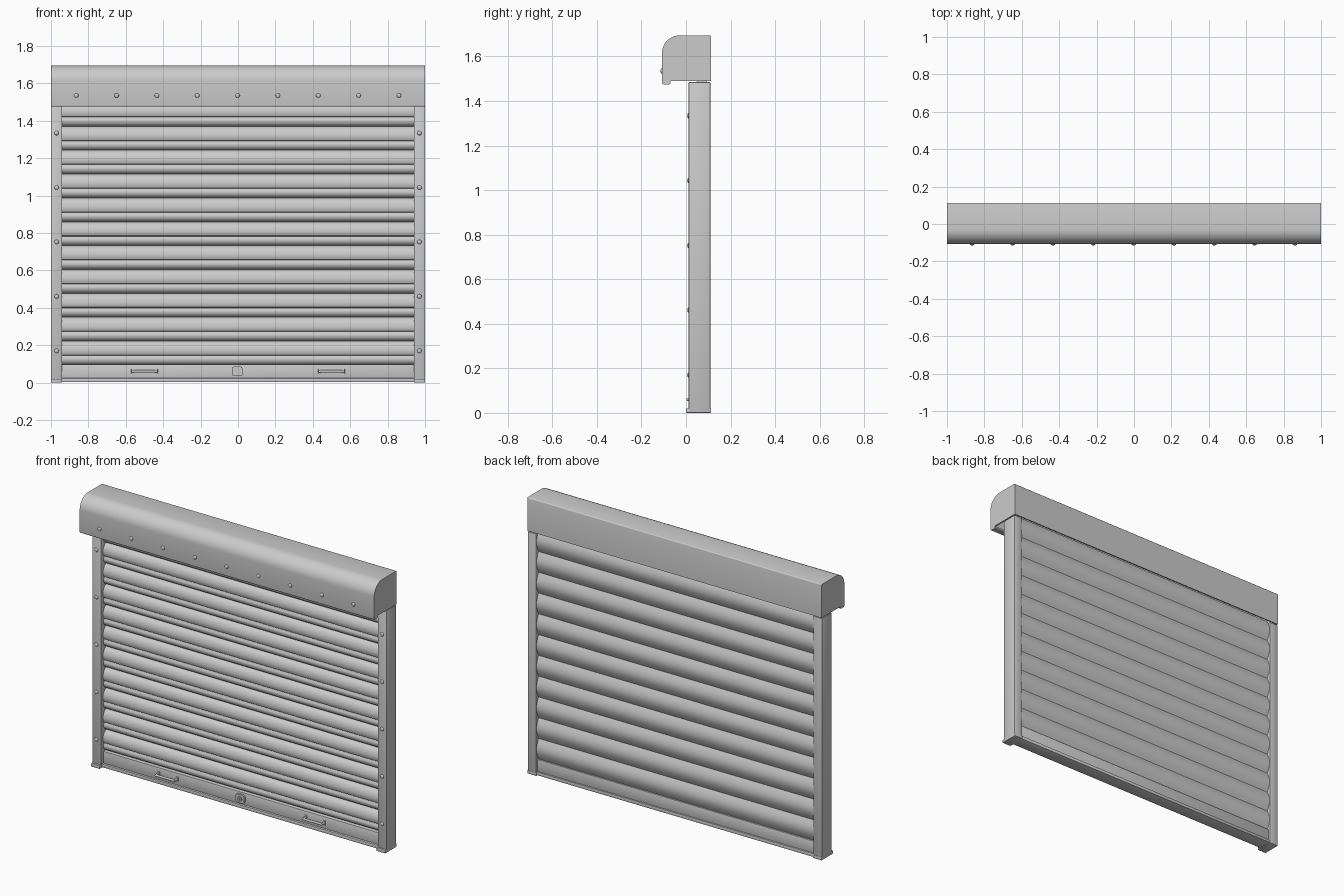
import bpy, bmesh, math
from mathutils import Matrix, Vector

if "Cube" in bpy.data.objects:
    bpy.data.objects.remove(bpy.data.objects["Cube"])


def finish(name, bm, angle=35):
    bmesh.ops.recalc_face_normals(bm, faces=bm.faces)
    me = bpy.data.meshes.new(name)
    bm.to_mesh(me)
    bm.free()
    ob = bpy.data.objects.new(name, me)
    bpy.context.collection.objects.link(ob)
    bpy.ops.object.select_all(action='DESELECT')
    bpy.context.view_layer.objects.active = ob
    ob.select_set(True)
    bpy.ops.object.shade_smooth_by_angle(angle=math.radians(angle))
    return ob


def prism(name, profile, x0, x1, angle=35):
    """Extrude a closed (y, z) profile along x."""
    bm = bmesh.new()
    f = bm.faces.new([bm.verts.new((x0, y, z)) for y, z in profile])
    ext = bmesh.ops.extrude_face_region(bm, geom=[f])['geom']
    bmesh.ops.translate(bm, vec=(x1 - x0, 0, 0),
                        verts=[v for v in ext if isinstance(v, bmesh.types.BMVert)])
    return finish(name, bm, angle)


def box(name, x, y, z, bevel=0.003):
    bm = bmesh.new()
    size = [b - a for a, b in (x, y, z)]
    mid = [(a + b) / 2 for a, b in (x, y, z)]
    bmesh.ops.create_cube(bm, size=1, matrix=Matrix.Translation(mid) @ Matrix.Diagonal((*size, 1)))
    bmesh.ops.bevel(bm, geom=bm.edges[:], offset=bevel, segments=2, affect='EDGES', profile=0.5)
    return finish(name, bm)


def cylinder(name, loc, r, depth, axis, seg=16):
    bm = bmesh.new()
    rot = Vector((0, 0, 1)).rotation_difference(Vector(axis)).to_matrix().to_4x4()
    bmesh.ops.create_cone(bm, cap_ends=True, segments=seg, radius1=r, radius2=r, depth=depth,
                          matrix=Matrix.Translation(loc) @ rot)
    return finish(name, bm)


def bolt(name, x, y, z):
    """Domed rivet head facing -y."""
    bm = bmesh.new()
    bmesh.ops.create_uvsphere(bm, u_segments=16, v_segments=8, radius=0.012,
                              matrix=Matrix.Translation((x, y, z)) @ Matrix.Diagonal((1, 0.55, 1, 1)))
    return finish(name, bm, 60)


def arc(cy, cz, r, a0, a1, n):
    return [(cy + r * math.cos(math.radians(a0 + (a1 - a0) * i / n)),
             cz + r * math.sin(math.radians(a0 + (a1 - a0) * i / n))) for i in range(n + 1)]


# Hood: bent sheet with a rounded front top and a return lip, closed by end caps
back, front, top, t = 0.112, -0.108, 1.695, 0.008
outer = ([(back, 1.49)] + arc(back - 0.006, top - 0.006, 0.006, 0, 90, 3)
         + arc(front + 0.08, top - 0.08, 0.08, 90, 180, 12)
         + arc(front + 0.008, 1.483, 0.008, 180, 270, 4))
lip = [(-0.076, 1.475), (-0.07, 1.48), (-0.07, 1.49)]
inner = ([(-0.078, 1.49), (-0.078, 1.483), (front + t, 1.483)]
         + arc(front + 0.08, top - 0.08, 0.08 - t, 180, 90, 12)
         + [(back - t, top - t), (back - t, 1.49)])
prism('hood_cover', outer + lip + inner, -0.99, 0.99)
for s in (-1, 1):
    prism('hood_end_cap', outer + lip, s * 0.99, s * 1.0)
for i in range(9):
    bolt('hood_rivet', -0.865 + 0.2157 * i, front, 1.535)

# Side guide rails with feet and bolts
for s in (-1, 1):
    xs = sorted((s * 0.94, s * 1.0))
    box('guide_rail', xs, (0.012, 0.11), (0.0, 1.485), 0.004)
    box('rail_foot', xs, (0.0, 0.112), (0.0, 0.02))
    for i in range(5):
        bolt('rail_bolt', s * 0.97, 0.012, 0.17 + 0.291 * i)

# Curtain: ribbed slat, two rolls in front and one bulge at the back
P, z0 = 0.1275, 0.095
slat = ([(0.07, 0), (0.056, 0.003), (0.046, 0.010), (0.040, 0.020), (0.038, 0.030), (0.040, 0.040),
         (0.045, 0.046), (0.045, 0.050), (0.038, 0.053), (0.034, 0.062), (0.032, 0.074), (0.033, 0.086),
         (0.036, 0.098), (0.042, 0.110), (0.051, 0.120), (0.062, P - 0.002), (0.07, P)]
        + [(0.088 + 0.02 * math.sin(math.pi * i / 12), P * (1 - i / 12)) for i in range(13)])
curtain = prism('curtain_slats', [(y, z + z0) for y, z in slat], -0.942, 0.942, 40)
arr = curtain.modifiers.new('repeat', 'ARRAY')
arr.count = 11
arr.use_relative_offset = False
arr.use_constant_offset = True
arr.constant_offset_displace = (0, 0, P)

# Bottom bar and its sill
box('bottom_bar', (-0.942, 0.942), (0.035, 0.098), (0.018, 0.097), 0.004)
box('bottom_sill', (-0.942, 0.942), (0.022, 0.106), (0.003, 0.024))

# Pull handles
for s in (-1, 1):
    cx = s * 0.5
    cylinder('handle_grip', (cx, 0.008, 0.06), 0.007, 0.13, (1, 0, 0))
    for e in (-1, 1):
        x = cx + e * 0.063
        cylinder('handle_post', (x, 0.022, 0.06), 0.007, 0.036, (0, 1, 0))
        box('handle_plate', (x - 0.008, x + 0.008), (0.03, 0.037), (0.046, 0.074), 0.002)

# Lock: rounded plate, barrel and keyway
bm = bmesh.new()
bmesh.ops.create_cube(bm, size=1, matrix=Matrix.Translation((-0.004, 0.03, 0.06))
                      @ Matrix.Diagonal((0.058, 0.014, 0.052, 1)))
bmesh.ops.bevel(bm, geom=[e for e in bm.edges if abs(e.verts[0].co.y - e.verts[1].co.y) > 0.01],
                offset=0.014, segments=4, affect='EDGES', profile=0.5)
finish('lock_plate', bm)
cylinder('lock_barrel', (-0.004, 0.023, 0.06), 0.014, 0.014, (0, 1, 0), 24)
box('lock_keyway', (-0.006, -0.002), (0.013, 0.02), (0.053, 0.067), 0.001)
